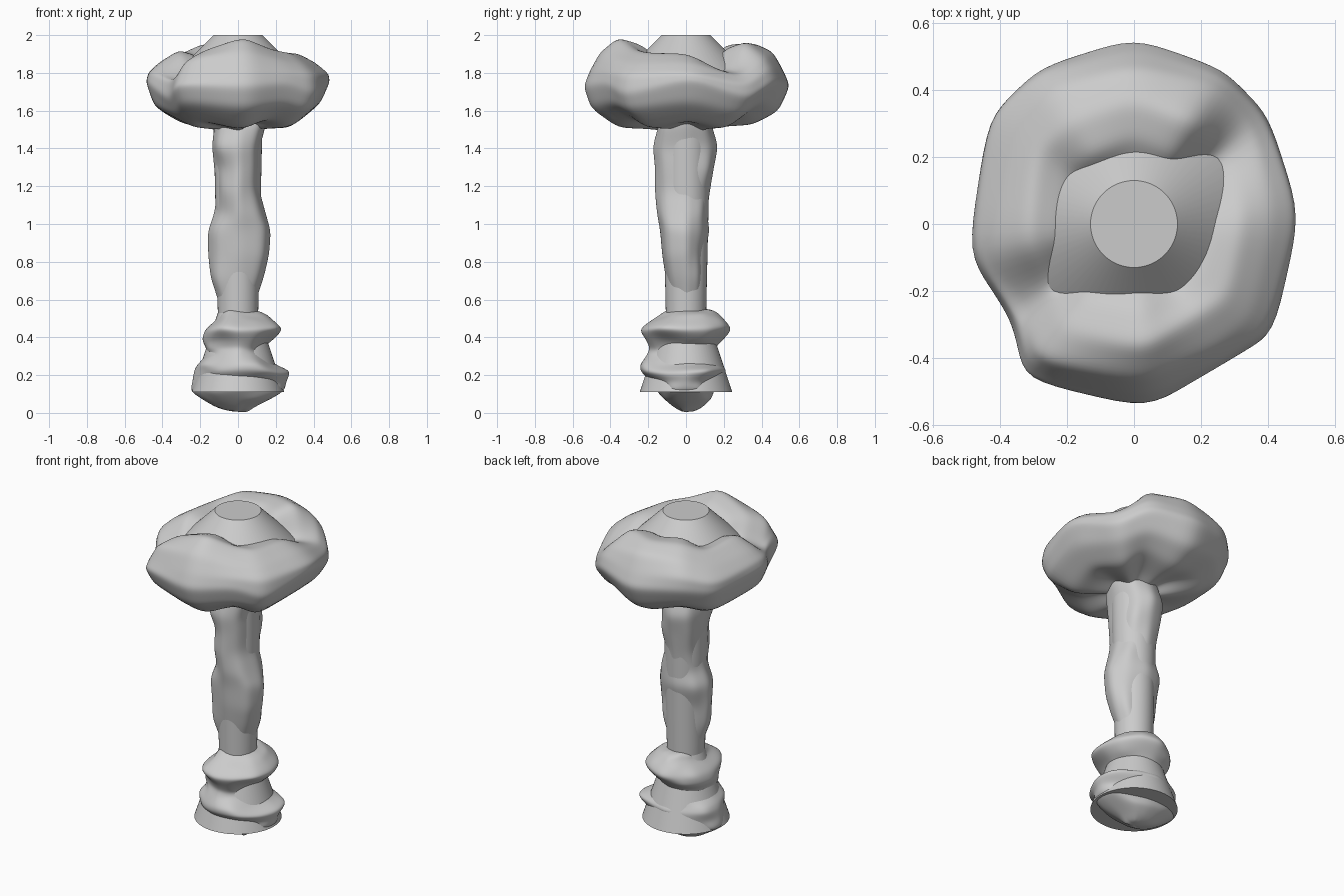
import bpy, math, random

if "Cube" in bpy.data.objects:
    bpy.data.objects.remove(bpy.data.objects["Cube"])

random.seed(11)


def cone(name, r1, r2, z1, z2):
    bpy.ops.mesh.primitive_cone_add(vertices=64, radius1=r1, radius2=r2,
                                    depth=z2 - z1, location=(0, 0, (z1 + z2) / 2))
    ob = bpy.context.object
    ob.name = name
    bpy.ops.object.shade_smooth_by_angle(angle=math.radians(40))
    return ob


def loft(name, rings, crease):
    """Skin equal-length rings, cap the ends and subdivide with softly creased edges."""
    n = len(rings[0])
    verts = [p for ring in rings for p in ring]
    faces = [(k * n + i, k * n + (i + 1) % n, (k + 1) * n + (i + 1) % n, (k + 1) * n + i)
             for k in range(len(rings) - 1) for i in range(n)]
    faces.append(tuple(reversed(range(n))))
    faces.append(tuple(range((len(rings) - 1) * n, len(rings) * n)))
    me = bpy.data.meshes.new(name)
    me.from_pydata(verts, [], faces)
    me.polygons.foreach_set("use_smooth", [True] * len(faces))
    att = me.attributes.new("crease_edge", "FLOAT", "EDGE")
    att.data.foreach_set("value", [crease] * len(me.edges))
    ob = bpy.data.objects.new(name, me)
    bpy.context.collection.objects.link(ob)
    mod = ob.modifiers.new("smooth", "SUBSURF")
    mod.levels = mod.render_levels = 3
    return ob


def lumpy(name, sections, n, wobble, grow, crease):
    """Sections are (z, left, right, front, back) extents."""
    rings = []
    for z, left, right, front, back in sections:
        ring = []
        for i in range(n):
            a = 2 * math.pi * i / n
            c, s = math.cos(a), math.sin(a)
            on_axis = min(abs(c), abs(s)) < 0.01
            k = grow * (1 if on_axis else 1 + random.uniform(-wobble, wobble))
            ring.append(((right if c > 0 else left) * c * k,
                         (back if s > 0 else front) * s * k,
                         z + (0 if on_axis else random.uniform(-wobble, wobble) * 0.1)))
        rings.append(ring)
    return loft(name, rings, crease)


# smooth inner core: flared foot, column and crown cone
cone("foot_core", 0.245, 0.10, 0.11, 0.55)
cone("trunk_core", 0.105, 0.132, 0.45, 1.65)
cone("crown_core", 0.40, 0.13, 1.73, 2.0)

# rough ridged root mass
lumpy("roots", [
    (0.005, .02, .05, .02, .04), (0.03, .12, .09, .07, .09), (0.075, .20, .18, .12, .14),
    (0.115, .26, .25, .16, .15), (0.17, .25, .27, .20, .19), (0.22, .24, .29, .25, .23),
    (0.255, .22, .21, .25, .20), (0.30, .18, .15, .22, .17), (0.345, .17, .14, .20, .16),
    (0.385, .20, .19, .22, .20), (0.44, .18, .25, .26, .26), (0.49, .12, .19, .18, .21),
    (0.52, .10, .16, .14, .19), (0.55, .09, .09, .09, .14)], 12, 0.12, 1.0, 0.2)

# knobbly bark around the column
lumpy("trunk_bark", [
    (0.52, .09, .09, .09, .08), (0.60, .11, .10, .09, .09), (0.72, .15, .14, .11, .09),
    (0.84, .165, .17, .13, .10), (0.96, .165, .18, .14, .13), (1.06, .13, .15, .16, .115),
    (1.17, .115, .12, .17, .13), (1.30, .13, .12, .17, .15), (1.41, .14, .12, .18, .175),
    (1.52, .13, .15, .15, .14), (1.62, .11, .16, .11, .12)], 8, 0.15, 1.02, 0.3)

# lobed canopy: (angle, rim radius, crest height)
lobes = [(3, .50, 1.92), (39, .52, 1.80), (60, .54, 1.95), (90, .565, 1.95),
         (121, .55, 1.95), (144, .54, 1.90), (190, .51, 1.91), (218, .47, 1.81),
         (235, .575, 1.91), (274, .56, 1.97), (302, .50, 1.92), (322, .535, 1.91)]
# (share of radius, base height, share of the crest offset)
profile = [(.12, 1.50, 0), (.35, 1.52, 0), (.66, 1.54, .1), (.92, 1.62, .2), (1.0, 1.73, .3),
           (.98, 1.81, .5), (.87, 1.88, .9), (.66, 1.935, 1.2), (.46, 1.915, 1.0),
           (.30, 1.85, .8), (.12, 1.80, 0)]
canopy = []
for k, (f, z, w) in enumerate(profile):
    ring = []
    for i, (deg, r, top) in enumerate(lobes):
        a = math.radians(deg)
        rr = r * f * (1 + (random.uniform(-.05, .02) if k != 4 else 0))
        dz = w * (top - 1.93) + random.uniform(-.018, .018)
        if 0 < k < 5:
            dz += 0.025 * (-1) ** i
        ring.append((rr * math.cos(a), rr * math.sin(a), z + dz))
    canopy.append(ring)
loft("canopy", canopy, 0.33)
